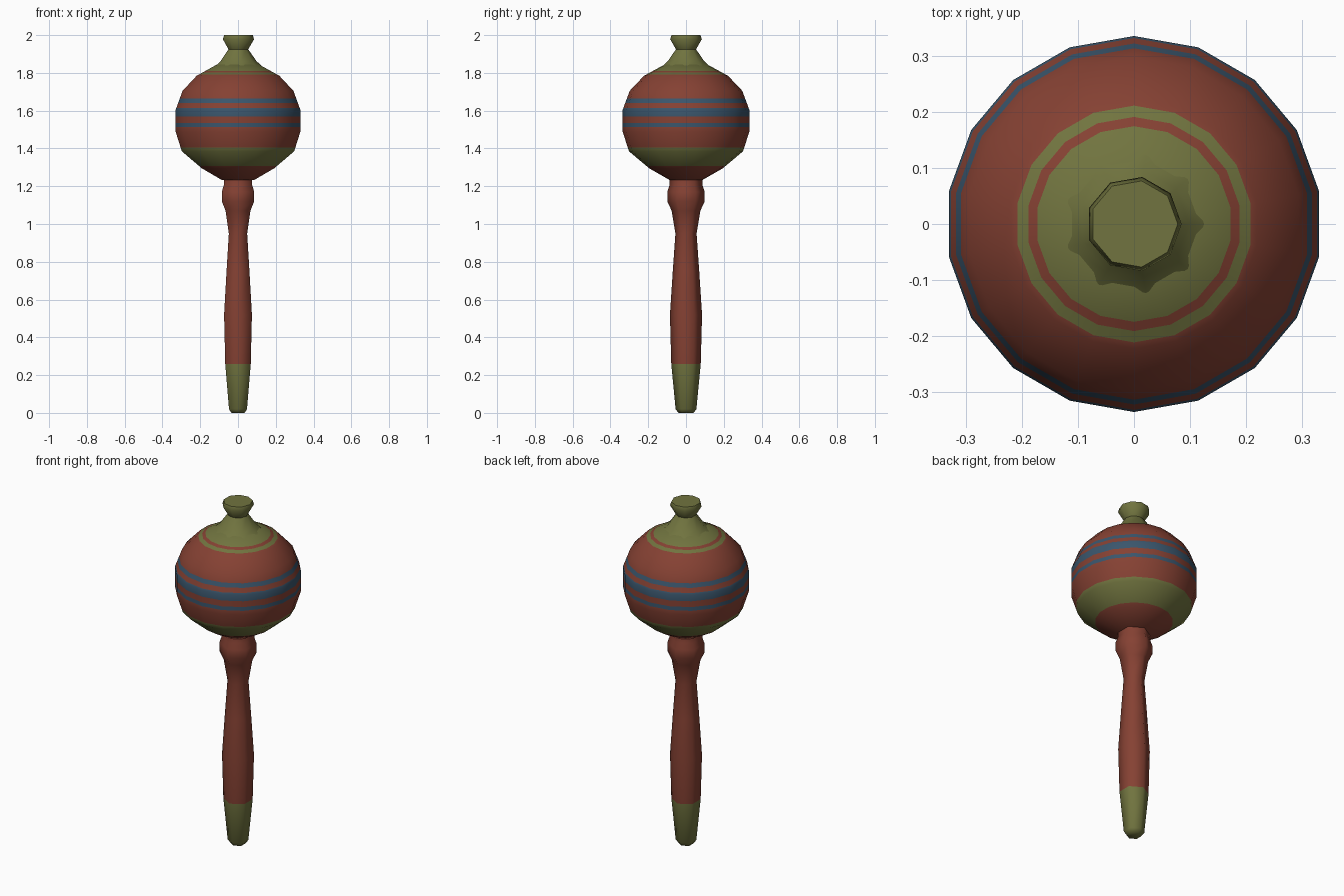
import bpy, bmesh, math

if "Cube" in bpy.data.objects:
    bpy.data.objects.remove(bpy.data.objects["Cube"])


def material(name, rgb):
    m = bpy.data.materials.new(name)
    m.diffuse_color = (*rgb, 1)
    m.use_nodes = True
    m.node_tree.nodes["Principled BSDF"].inputs["Base Color"].default_value = m.diffuse_color
    return m


RED = material("brick_red", (0.235, 0.053, 0.033))
GREEN = material("olive_green", (0.165, 0.175, 0.05))
BLUE = material("slate_blue", (0.042, 0.092, 0.15))


def radius_at(profile, z):
    for (r0, z0), (r1, z1) in zip(profile, profile[1:]):
        if z0 <= z <= z1:
            return r0 + (r1 - r0) * (z - z0) / (z1 - z0)
    return profile[-1][0]


def lathe(name, profile, sides, start, base, bands=(), angle=50):
    """Turn a (radius, z) profile; bands are (z low, z high, material)."""
    cuts = [z for b in bands for z in b[:2] if profile[0][1] < z < profile[-1][1]]
    zs = sorted(set([p[1] for p in profile] + cuts))
    mats = [base]
    for b in bands:
        if b[2] not in mats:
            mats.append(b[2])

    def slot(z):
        for lo, hi, m in bands:
            if lo < z < hi:
                return mats.index(m)
        return 0

    bm = bmesh.new()
    rings = []
    for z in zs:
        r = radius_at(profile, z)
        ang = [math.radians(start) + math.tau * i / sides for i in range(sides)]
        rings.append([bm.verts.new((r * math.cos(a), r * math.sin(a), z)) for a in ang])
    for j in range(len(zs) - 1):
        for i in range(sides):
            k = (i + 1) % sides
            f = bm.faces.new((rings[j][i], rings[j][k], rings[j + 1][k], rings[j + 1][i]))
            f.material_index = slot((zs[j] + zs[j + 1]) / 2)
    bm.faces.new(rings[0][::-1]).material_index = slot(zs[0] + 0.001)
    bm.faces.new(rings[-1]).material_index = slot(zs[-1] - 0.001)
    me = bpy.data.meshes.new(name)
    bm.to_mesh(me)
    bm.free()
    for m in mats:
        me.materials.append(m)
    ob = bpy.data.objects.new(name, me)
    bpy.context.collection.objects.link(ob)
    bpy.ops.object.select_all(action='DESELECT')
    ob.select_set(True)
    bpy.context.view_layer.objects.active = ob
    bpy.ops.object.shade_smooth_by_angle(angle=math.radians(angle))
    return ob


# six-sided handle with green grip end
lathe("handle",
      [(0.04, 0.0), (0.055, 0.02), (0.078, 0.26), (0.085, 0.52), (0.070, 0.75),
       (0.056, 0.95), (0.076, 1.07), (0.099, 1.12), (0.099, 1.17), (0.087, 1.205),
       (0.087, 1.245)],
      6, 30, RED, [(-0.1, 0.26, GREEN)], 65)

# round rattle body with painted bands
lathe("rattle_body",
      [(0.085, 1.232), (0.195, 1.295), (0.302, 1.385), (0.335, 1.488),
       (0.335, 1.605), (0.298, 1.705), (0.222, 1.785), (0.112, 1.845)],
      18, 10, RED,
      [(1.306, 1.406, GREEN), (1.513, 1.535, BLUE), (1.569, 1.615, BLUE),
       (1.641, 1.664, BLUE), (1.791, 1.802, GREEN), (1.811, 1.9, GREEN)])

# nine-sided neck and knob on top
lathe("top_knob",
      [(0.125, 1.838), (0.098, 1.862), (0.054, 1.925), (0.085, 1.978), (0.078, 2.0)],
      9, 0, GREEN, angle=60)
